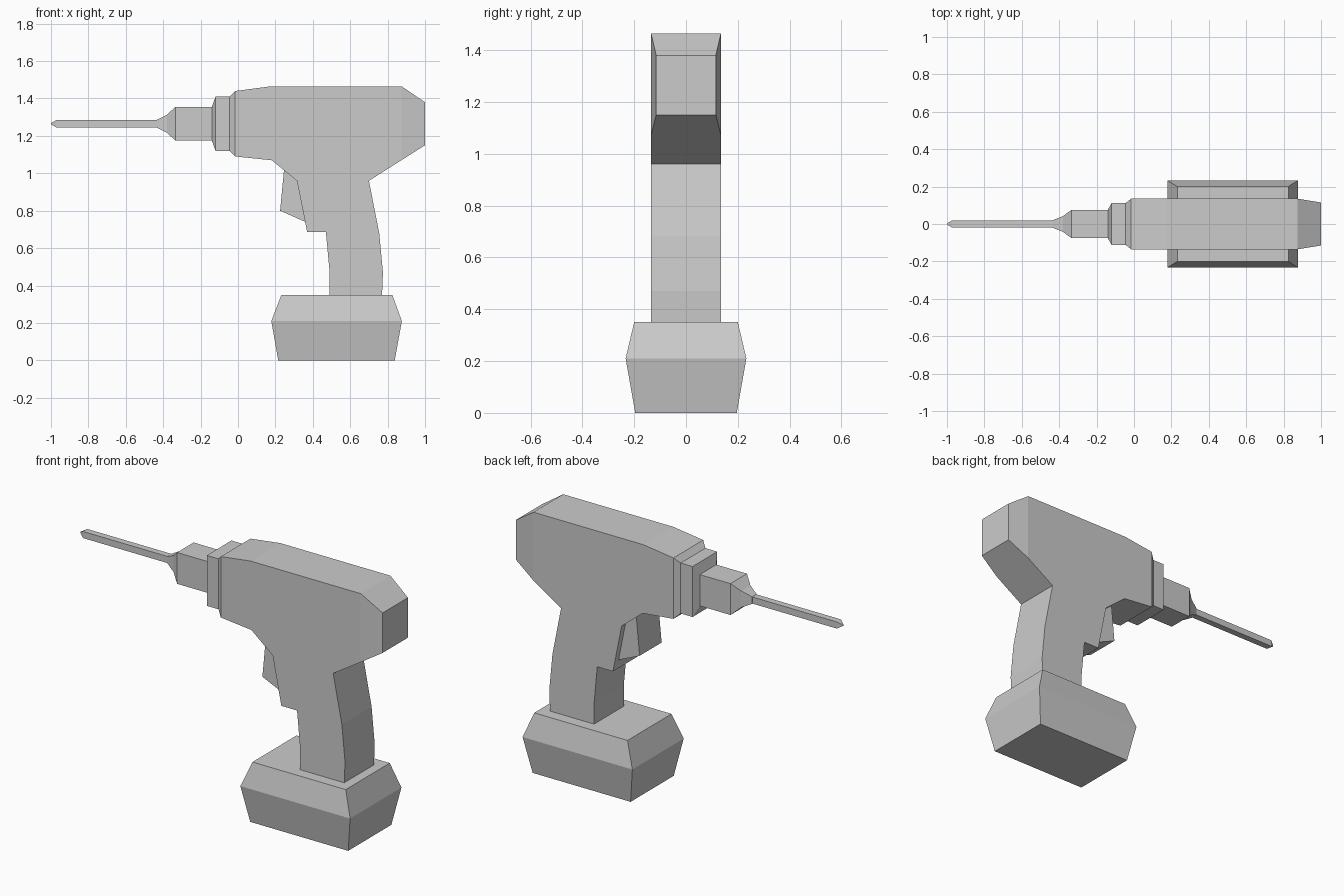
import bpy, bmesh
from mathutils import Vector

if "Cube" in bpy.data.objects:
    bpy.data.objects.remove(bpy.data.objects["Cube"])


def finish(name, bm):
    bmesh.ops.recalc_face_normals(bm, faces=bm.faces)
    mesh = bpy.data.meshes.new(name)
    bm.to_mesh(mesh)
    bm.free()
    obj = bpy.data.objects.new(name, mesh)
    bpy.context.collection.objects.link(obj)
    return obj


def prism(profile, half):
    """Extrude an x-z outline symmetrically across y = 0."""
    bm = bmesh.new()
    face = bm.faces.new([bm.verts.new((x, -half, z)) for x, z in profile])
    new = bmesh.ops.extrude_face_region(bm, geom=[face])["geom"]
    verts = [v for v in new if isinstance(v, bmesh.types.BMVert)]
    bmesh.ops.translate(bm, vec=(0, 2 * half, 0), verts=verts)
    return bm


def loft(name, rings):
    """Skin a row of four-cornered sections and cap both ends."""
    bm = bmesh.new()
    rows = [[bm.verts.new(p) for p in ring] for ring in rings]
    for a, b in zip(rows, rows[1:]):
        for i in range(4):
            j = (i + 1) % 4
            bm.faces.new((a[i], a[j], b[j], b[i]))
    bm.faces.new(rows[0])
    bm.faces.new(rows[-1])
    return finish(name, bm)


CORNERS = ((-1, -1), (1, -1), (1, 1), (-1, 1))
AXIS_Z = 1.265


def along_x(name, sections):
    """Sections: x, half width, half height, around the drill axis."""
    return loft(name, [[Vector((x, a * w, AXIS_Z + b * h)) for a, b in CORNERS]
                       for x, w, h in sections])


# Housing and handle in one outline, with the rear face drawn out and narrowed
outline = [(-0.015, 1.44), (0.175, 1.465), (0.875, 1.465), (0.875, 1.071),
           (0.70, 0.96), (0.755, 0.68), (0.775, 0.47), (0.77, 0.345),
           (0.49, 0.345), (0.49, 0.47), (0.47, 0.685), (0.37, 0.685),
           (0.315, 0.96), (0.18, 1.07), (-0.015, 1.09)]
bm = prism(outline, 0.135)
rear = [f for f in bm.faces if all(abs(v.co.x - 0.875) < 1e-4 for v in f.verts)]
for v in bmesh.ops.extrude_discrete_faces(bm, faces=rear)["faces"][0].verts:
    v.co = (1.0, 0.115 if v.co.y > 0 else -0.115, 1.38 if v.co.z > 1.3 else 1.15)
finish("housing_and_handle", bm)

# Trigger, its hidden end sunk into the handle
finish("trigger", prism([(0.225, 0.80), (0.36, 0.74), (0.42, 0.76),
                         (0.36, 1.06), (0.25, 1.06)], 0.10))

# Collar, chuck and bit along the drill axis
along_x("collar", [(-0.14, 0.075, 0.09), (-0.12, 0.112, 0.145),
                   (-0.045, 0.112, 0.145), (-0.015, 0.135, 0.175)])
along_x("chuck", [(-0.435, 0.02, 0.02), (-0.38, 0.042, 0.048),
                  (-0.335, 0.075, 0.09), (-0.14, 0.075, 0.09)])
along_x("drill_bit", [(-1.0, 0.003, 0.003), (-0.972, 0.019, 0.019),
                      (-0.435, 0.019, 0.019)])

# Battery pack: z, left, right, half depth
battery = [(0.0, 0.215, 0.838, 0.196), (0.21, 0.178, 0.876, 0.233),
           (0.35, 0.232, 0.825, 0.20)]
loft("battery", [[((l + r) / 2 + a * (r - l) / 2, b * d, z) for a, b in CORNERS]
                 for z, l, r, d in battery])
